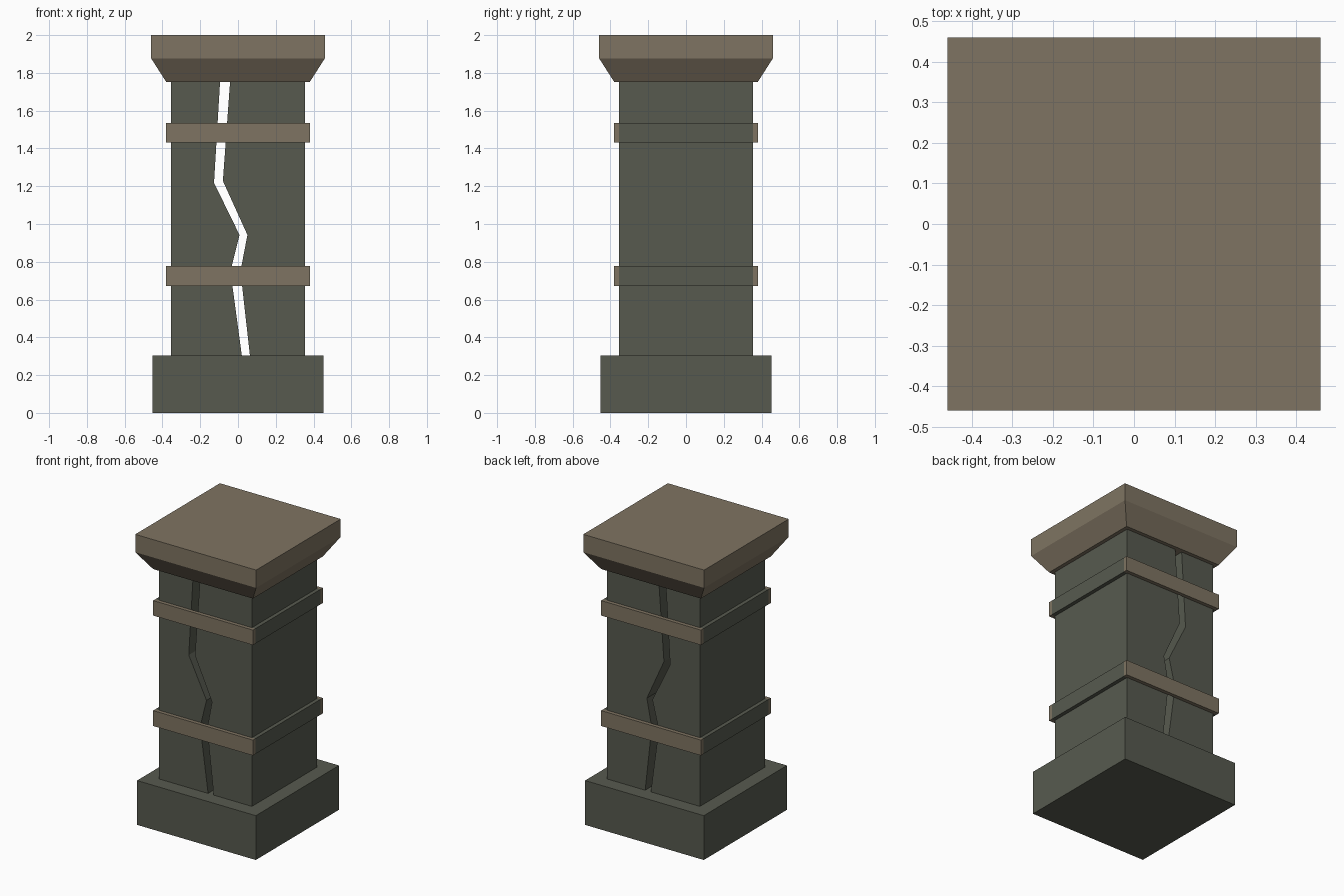
import bpy
import bmesh

cube = bpy.data.objects.get("Cube")
if cube:
    bpy.data.objects.remove(cube, do_unlink=True)


def make_material(name, rgb):
    mat = bpy.data.materials.new(name)
    mat.use_nodes = True
    mat.diffuse_color = (*rgb, 1)
    mat.node_tree.nodes["Principled BSDF"].inputs["Base Color"].default_value = (*rgb, 1)
    return mat


STONE = make_material("grey green stone", (0.095, 0.102, 0.078))
TAN = make_material("tan stone", (0.212, 0.175, 0.122))


def finish(name, bm, mat):
    bmesh.ops.recalc_face_normals(bm, faces=bm.faces)
    mesh = bpy.data.meshes.new(name)
    bm.to_mesh(mesh)
    bm.free()
    mesh.materials.append(mat)
    obj = bpy.data.objects.new(name, mesh)
    bpy.context.collection.objects.link(obj)
    return obj


def box(name, x, y, z, mat):
    """Box spanning the (low, high) range on each axis."""
    bm = bmesh.new()
    bmesh.ops.create_cube(bm, size=1)
    for v in bm.verts:
        v.co = [r[0] if c < 0 else r[1] for c, r in zip(v.co, (x, y, z))]
    return finish(name, bm, mat)


def extrude_y(name, outline, half_depth, mat):
    """Extrude an (x, z) outline through the full depth."""
    bm = bmesh.new()
    face = bm.faces.new([bm.verts.new((x, -half_depth, z)) for x, z in outline])
    new = bmesh.ops.extrude_face_region(bm, geom=[face])["geom"]
    for v in new:
        if isinstance(v, bmesh.types.BMVert):
            v.co.y = half_depth
    return finish(name, bm, mat)


BODY, BAND, BASE, CAP = 0.354, 0.38, 0.452, 0.46
BASE_TOP, CAP_BOTTOM = 0.305, 1.752

# Square base
box("base", (-BASE, BASE), (-BASE, BASE), (0, BASE_TOP), STONE)

# Shaft in two halves, parted by a jagged crack that runs right through
crack_left = [(0.02, BASE_TOP), (-0.04, 0.75), (0.008, 0.942),
              (-0.127, 1.218), (-0.095, CAP_BOTTOM)]
crack_right = [(0.063, BASE_TOP), (0.013, 0.75), (0.05, 0.942),
               (-0.08, 1.228), (-0.042, CAP_BOTTOM)]
for name, side, edge in (("shaft_right", -BODY, crack_left),
                         ("shaft_left", BODY, crack_right)):
    extrude_y(name, edge + [(side, CAP_BOTTOM), (side, BASE_TOP)], BODY, STONE)

# Raised bands: tan plates on front and back, stone plates on the sides
for level, z in (("lower", (0.672, 0.778)), ("upper", (1.432, 1.535))):
    for name, s in (("front", -1), ("back", 1)):
        span = sorted((s * BODY, s * BAND))
        box(f"{level}_band_{name}", (-BAND, BAND), span, z, TAN)
    for name, s in (("right", -1), ("left", 1)):
        span = sorted((s * BODY, s * BAND))
        box(f"{level}_band_{name}", span, (-BODY, BODY), z, STONE)

# Capital: flared underside below a square slab
bm = bmesh.new()
rings = [[bm.verts.new((sx * r, sy * r, z))
          for sx, sy in ((-1, -1), (1, -1), (1, 1), (-1, 1))]
         for r, z in ((BAND, CAP_BOTTOM), (CAP, 1.877), (CAP, 2.0))]
for low, high in zip(rings, rings[1:]):
    for i in range(4):
        j = (i + 1) % 4
        bm.faces.new((low[i], low[j], high[j], high[i]))
bm.faces.new(rings[0])
bm.faces.new(rings[-1])
finish("capital", bm, TAN)
